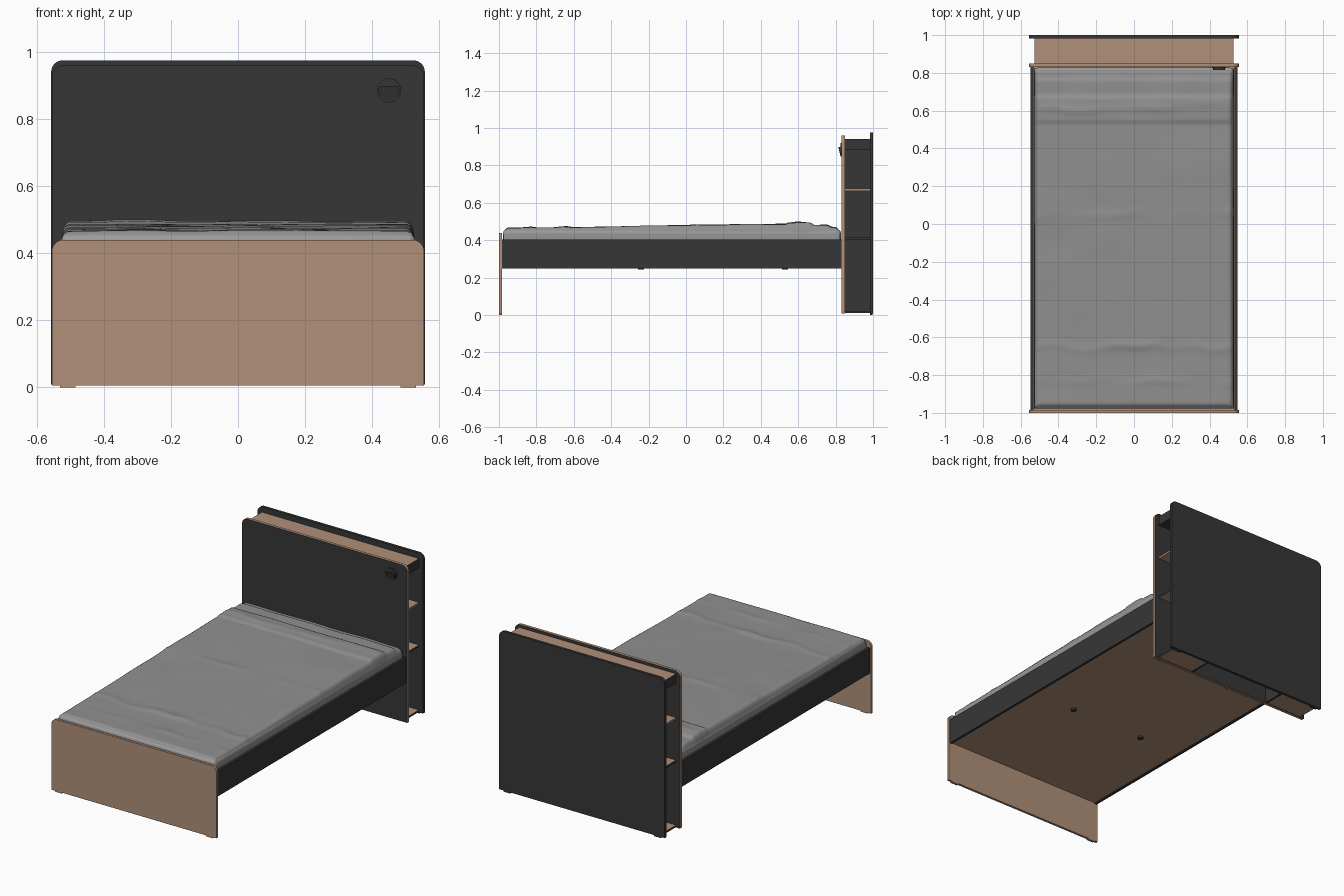
import bpy, bmesh, math
from mathutils import Vector, noise

cube = bpy.data.objects.get("Cube")
if cube:
    bpy.data.objects.remove(cube, do_unlink=True)


def material(name, r, g, b):
    m = bpy.data.materials.new(name)
    m.use_nodes = True
    m.diffuse_color = (r, g, b, 1)
    m.node_tree.nodes["Principled BSDF"].inputs["Base Color"].default_value = (r, g, b, 1)
    return m


WOOD = material("warm wood", 0.44, 0.28, 0.19)
DARK = material("charcoal", 0.037, 0.037, 0.037)
BLANKET = material("grey blanket", 0.28, 0.28, 0.28)
SHEET = material("light grey mattress", 0.33, 0.33, 0.33)


def finish(name, bm, *mats):
    bmesh.ops.recalc_face_normals(bm, faces=bm.faces)
    mesh = bpy.data.meshes.new(name)
    bm.to_mesh(mesh)
    bm.free()
    for m in mats:
        mesh.materials.append(m)
    obj = bpy.data.objects.new(name, mesh)
    bpy.context.collection.objects.link(obj)
    return obj


def smooth(obj, angle=40):
    bpy.ops.object.select_all(action='DESELECT')
    obj.select_set(True)
    bpy.context.view_layer.objects.active = obj
    bpy.ops.object.shade_smooth_by_angle(angle=math.radians(angle))


def box(name, x, y, z, *mats, rule=None):
    """Box from three (low, high) ranges; rule picks faces for the second colour."""
    bm = bmesh.new()
    bmesh.ops.create_cube(bm, size=1)
    for v in bm.verts:
        v.co = [lo + (c + 0.5) * (hi - lo) for c, (lo, hi) in zip(v.co, (x, y, z))]
    bm.normal_update()
    for f in bm.faces:
        f.material_index = int(bool(rule and rule(f.normal)))
    return finish(name, bm, *mats)


def prism(name, points, y0, y1, *mats, rule=None):
    """Extrude an x-z outline along y."""
    bm = bmesh.new()
    face = bm.faces.new([bm.verts.new((x, y0, z)) for x, z in points])
    new = bmesh.ops.extrude_face_region(bm, geom=[face])["geom"]
    for v in new:
        if isinstance(v, bmesh.types.BMVert):
            v.co.y = y1
    bmesh.ops.recalc_face_normals(bm, faces=bm.faces)
    for f in bm.faces:
        f.material_index = int(bool(rule and rule(f.normal)))
    return finish(name, bm, *mats)


def board(name, half, z0, z1, radius, y0, y1, *mats, rule=None):
    """Upright board with rounded top corners."""
    pts = [(-half, z0), (half, z0)]
    for side, start in ((1, 0), (-1, 90)):
        for i in range(9):
            a = math.radians(start + i * 90 / 8)
            pts.append((side * (half - radius) + radius * math.cos(a),
                        z1 - radius + radius * math.sin(a)))
    smooth(prism(name, pts, y0, y1, *mats, rule=rule))


def disc(x, z, r, n=32):
    return [(x + r * math.cos(i * math.tau / n), z + r * math.sin(i * math.tau / n))
            for i in range(n)]


# Upright boards
facing = lambda n: abs(n.y) > 0.9
board("footboard", 0.555, 0.006, 0.44, 0.035, -1, -0.985, WOOD)
board("headboard_front", 0.555, 0.008, 0.96, 0.035, 0.832, 0.85, WOOD, DARK, rule=facing)
board("headboard_back", 0.557, 0.008, 0.975, 0.035, 0.983, 1, DARK)

# Bed frame
for s, side in ((1, "left"), (-1, "right")):
    box(f"{side}_rail", sorted((s * 0.533, s * 0.548)), (-0.985, 0.832), (0.25, 0.405), DARK)
    box(f"{side}_front_foot", sorted((s * 0.485, s * 0.53)), (-1, -0.985), (0, 0.007), WOOD)
    box(f"{side}_back_foot", sorted((s * 0.485, s * 0.53)), (0.985, 0.998), (0, 0.009), DARK)
box("bed_base", (-0.533, 0.533), (-0.985, 0.832), (0.256, 0.272), WOOD)
for x in (-0.25, 0.25):
    for y in (-0.24, 0.53):
        bm = bmesh.new()
        bmesh.ops.create_cone(bm, cap_ends=True, segments=20, radius1=0.016,
                              radius2=0.016, depth=0.012)
        bmesh.ops.translate(bm, verts=bm.verts, vec=(x, y, 0.251))
        smooth(finish("base_plug", bm, DARK))

# Shelves in the headboard
depth = (0.85, 0.983)
box("top_shelf", (-0.528, 0.528), depth, (0.885, 0.942), DARK, WOOD, rule=lambda n: n.z > 0.9)
for s, side in ((1, "left"), (-1, "right")):
    box(f"{side}_partition", sorted((s * 0.27, s * 0.285)), depth, (0.01, 0.886), DARK)
    span = sorted((s * 0.285, s * 0.528))
    box(f"{side}_upper_shelf", span, depth, (0.664, 0.676), WOOD)
    for name, z in (("middle", 0.405), ("bottom", 0.01)):
        box(f"{side}_{name}_shelf", span, depth, (z, z + 0.012), WOOD, DARK,
            rule=lambda n: abs(n.x) > 0.9)

# Reading lamp: round plate with a tilted half cap
LX, LZ = 0.45, 0.885
smooth(prism("lamp_plate", disc(LX, LZ, 0.036), 0.826, 0.833, DARK))
cap = prism("lamp_cap", [(x, min(z, LZ + 0.013)) for x, z in disc(LX, LZ, 0.031)],
            0.82, 0.83, DARK)
for v in cap.data.vertices:
    if v.co.y < 0.825:
        v.co.y = 0.825 - 0.25 * (v.co.z - LZ + 0.031)

# Mattress
mattress = box("mattress", (-0.528, 0.528), (-0.978, 0.828), (0.272, 0.458), SHEET)
bevel = mattress.modifiers.new("soft_edges", 'BEVEL')
bevel.width, bevel.segments = 0.02, 4
smooth(mattress)


# Wrinkled blanket with a folded band near the head
def ramp(t):
    t = max(0, min(1, t))
    return t * t * (3 - 2 * t)


def cover_height(x, y):
    h = 0.467 + 0.019 * ramp((y + 0.9) / 1.4)
    h += 0.007 * ramp((y - 0.535) / 0.012) - 0.012 * ramp((y - 0.665) / 0.02)
    h -= 0.012 * ramp((y - 0.755) / 0.03)
    h += 0.004 * noise.noise(Vector((x * 5, y * 5, 1)))
    for line, size in ((-0.65, 0.007), (0.05, 0.007), (-0.83, 0.004), (0.62, 0.006)):
        wobble = line + 0.03 * noise.noise(Vector((x * 6, line * 9, 4)))
        fade = 0.5 + noise.noise(Vector((x * 4, line * 7, 8)))
        h += size * fade * math.exp(-((y - wobble) / 0.022) ** 2)
    return h


HX, HY, LOW, R = 0.53, 0.9, 0.425, 0.028
bm = bmesh.new()
bmesh.ops.create_grid(bm, x_segments=90, y_segments=140, size=1)
edges = [e for e in bm.edges if e.is_boundary]
for v in bm.verts:
    # Crowd the rows toward the rim so that it rounds over cleanly
    x, y = (c * 0.7 + 0.3 * math.sin(c * math.pi / 2) for c in v.co.xy)
    x, y = x * HX, y * HY
    gap = max(0, min(1, min(HX - abs(x), HY - abs(y)) / R))
    rim = math.sqrt(max(0, 1 - (1 - gap) ** 2))
    y -= 0.076
    v.co = (x, y, LOW + (cover_height(x, y) - LOW) * rim)
skirt = bmesh.ops.extrude_edge_only(bm, edges=edges)["geom"]
for v in skirt:
    if isinstance(v, bmesh.types.BMVert):
        v.co.z = 0.385
smooth(finish("blanket", bm, BLANKET), 60)
